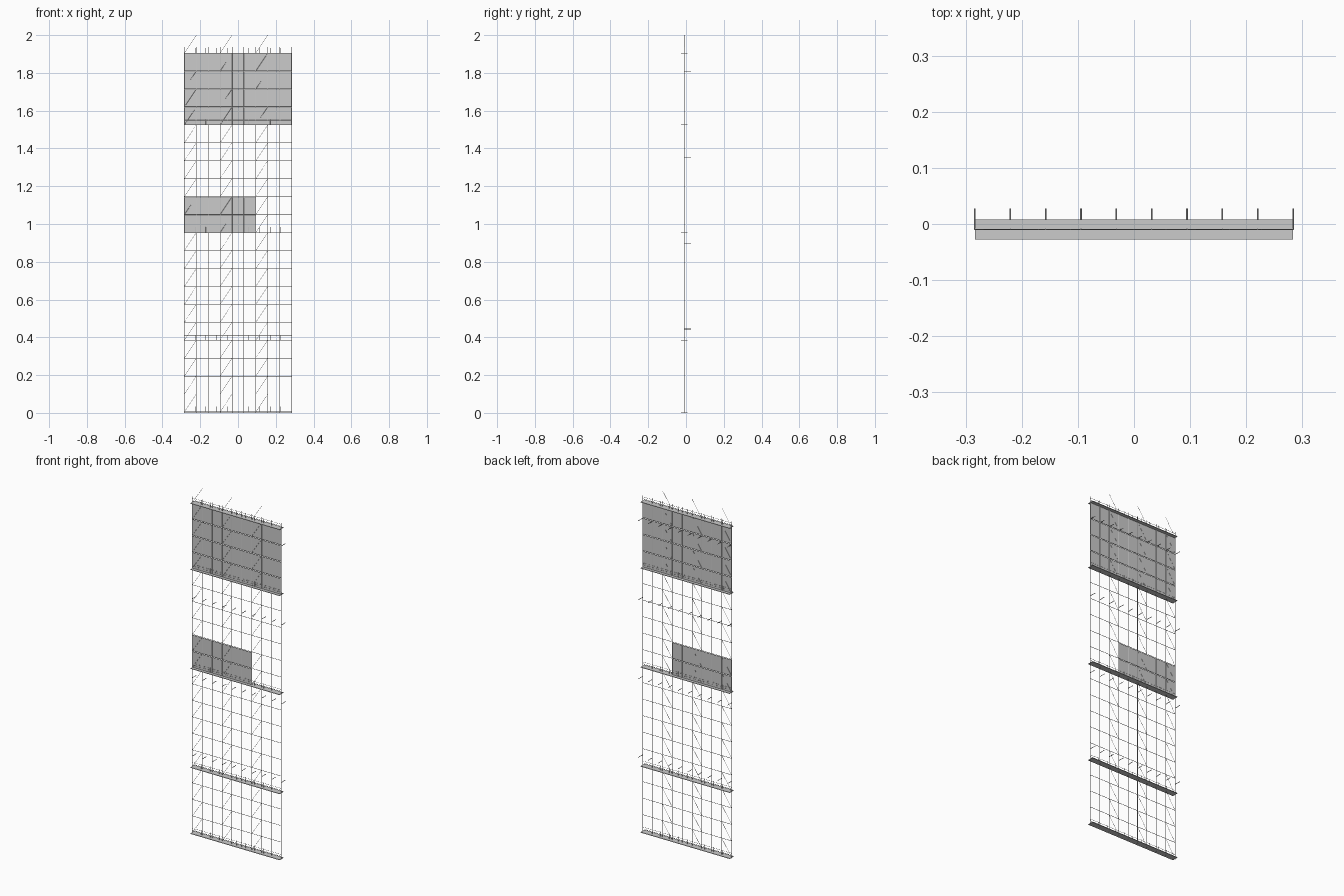
import bpy, bmesh
from mathutils import Vector, Matrix

if "Cube" in bpy.data.objects:
    bpy.data.objects.remove(bpy.data.objects["Cube"])

W = 0.2835           # half width of the scaffold
BAYS = 9
BAY = 2 * W / BAYS
Z0, LIFT = 0.005, 0.095
Y = -0.0097          # plane of the tube grid
DECKS = (0, 4, 10, 16, 20)
TOP = 1.937


def finish(bm, name):
    mesh = bpy.data.meshes.new(name)
    bm.to_mesh(mesh)
    bm.free()
    obj = bpy.data.objects.new(name, mesh)
    bpy.context.collection.objects.link(obj)
    bpy.ops.object.select_all(action='DESELECT')
    bpy.context.view_layer.objects.active = obj
    obj.select_set(True)
    bpy.ops.object.shade_smooth_by_angle()


def tubes(name, runs, r):
    """One object holding a capped tube for each (start, end) pair."""
    bm = bmesh.new()
    for a, b in runs:
        a, b = Vector(a), Vector(b)
        d = b - a
        m = Matrix.Translation((a + b) / 2) @ d.to_track_quat('Z', 'Y').to_matrix().to_4x4()
        bmesh.ops.create_cone(bm, cap_ends=True, segments=10, radius1=r,
                              radius2=r, depth=d.length, matrix=m)
    finish(bm, name)


def boxes(name, items):
    """One object holding a box for each (low corner, high corner) pair."""
    bm = bmesh.new()
    for lo, hi in items:
        lo, hi = Vector(lo), Vector(hi)
        m = Matrix.Translation((lo + hi) / 2) @ Matrix.Diagonal((*(hi - lo), 1))
        bmesh.ops.create_cube(bm, size=1, matrix=m)
    finish(bm, name)


def lift(k):
    return Z0 + LIFT * k


xs = [-W + BAY * i for i in range(BAYS + 1)]

# upright poles and the horizontal ledgers at every lift
tubes("standards", [((x, Y, 0), (x, Y, TOP)) for x in xs], 0.0014)
tubes("ledgers", [((-W, Y, lift(k)), (W, Y, lift(k))) for k in range(21)], 0.0011)

# diagonal braces in three of the bays, running past the top deck
tubes("diagonal_braces", [((xs[b], Y, lift(k)), (xs[b + 1], Y, lift(k + 1)))
                          for b in (0, 3, 6) for k in range(21)], 0.0007)

# wall ties reaching back to the facade
tubes("wall_ties", [((x, Y, z), (x, 0.0273, z))
                    for z in (0.444, 0.895, 1.35, 1.805) for x in xs], 0.0015)

# walking decks
boxes("decks", [((-W, -0.0273, lift(k) - 0.002), (W, 0.008, lift(k) + 0.001))
                for k in DECKS])

# guard rails with short posts on every deck
tubes("guard_rails", [((-W, Y, lift(k) + h), (W, Y, lift(k) + h))
                      for k in DECKS for h in (0.0135, 0.024)], 0.0007)
tubes("guard_posts", [((-W + 2 * W * i / 10, Y, lift(k)), (-W + 2 * W * i / 10, Y, lift(k) + 0.028))
                      for k in DECKS for i in range(11)], 0.001)

# sheeting panels, one strip per lift with a small gap above
boxes("sheeting_panels", [((-W, Y - 0.0004, lift(k)), (x1, Y + 0.0004, lift(k) + 0.0915))
                          for ks, x1 in (((10, 11), xs[6]), (range(16, 20), W))
                          for k in ks])
